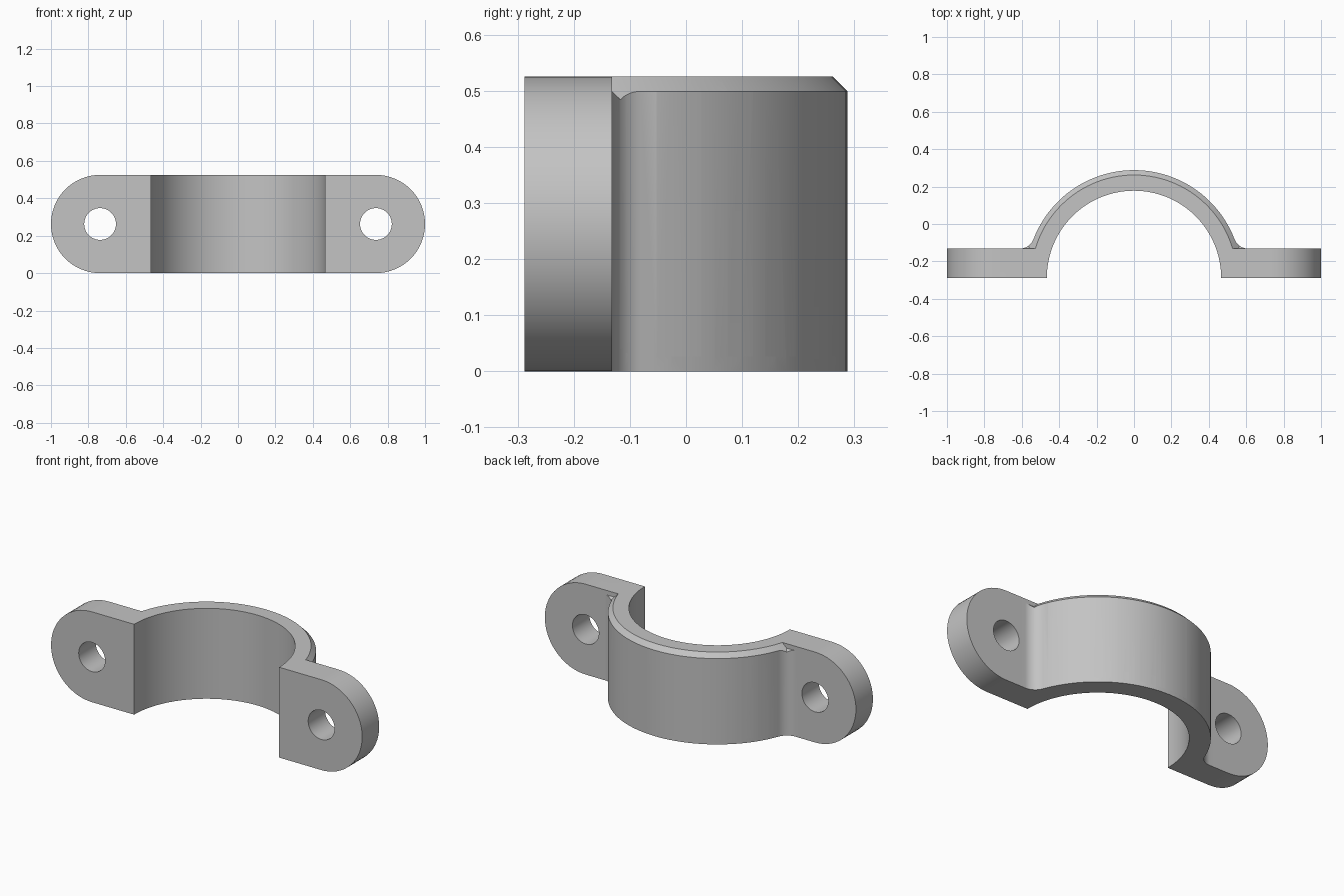
import bpy, bmesh
from math import sin, cos, pi, sqrt, atan2
from mathutils import Vector

cube = bpy.data.objects.get("Cube")
if cube:
    bpy.data.objects.remove(cube, do_unlink=True)

# Main dimensions
H = 0.525                     # height
YC = -0.288                   # front plane, centre of the arch
R_IN, R_OUT = 0.466, 0.576
TAB_Y = -0.132                # back face of the tabs
FILLET, CHAMFER = 0.08, 0.026
END_X, HOLE_R = 0.7375, 0.085

grey = bpy.data.materials.new("grey_metal")
grey.use_nodes = True
grey.diffuse_color = (0.55, 0.55, 0.55, 1)
grey.node_tree.nodes["Principled BSDF"].inputs["Base Color"].default_value = grey.diffuse_color


def arc(cx, cy, r, a, b, n):
    return [(cx + r * cos(a + (b - a) * i / n), cy + r * sin(a + (b - a) * i / n))
            for i in range(n + 1)]


def make_object(name, bm):
    bmesh.ops.recalc_face_normals(bm, faces=bm.faces)
    mesh = bpy.data.meshes.new(name)
    bm.to_mesh(mesh)
    bm.free()
    mesh.materials.append(grey)
    obj = bpy.data.objects.new(name, mesh)
    bpy.context.collection.objects.link(obj)
    return obj


def prism(name, points, offset):
    """Extrude a closed outline of 3D points."""
    bm = bmesh.new()
    face = bm.faces.new([bm.verts.new(p) for p in points])
    new = bmesh.ops.extrude_face_region(bm, geom=[face])["geom"]
    bmesh.ops.translate(bm, vec=offset, verts=[v for v in new if isinstance(v, bmesh.types.BMVert)])
    return make_object(name, bm)


def combine(target, cutter, operation):
    """Apply a boolean and discard the helper."""
    mod = target.modifiers.new("cut", 'BOOLEAN')
    mod.object, mod.operation, mod.solver = cutter, operation, 'EXACT'
    bpy.context.view_layer.objects.active = target
    bpy.ops.object.modifier_apply(modifier=mod.name)
    bpy.data.objects.remove(cutter, do_unlink=True)


# Clamp outline seen from above: arch, fillets and tabs
fy = TAB_Y + FILLET
fx = sqrt((R_OUT + FILLET) ** 2 - (fy - YC) ** 2)
a0 = atan2(fy - YC, fx)
STEPS = 46
right_fillet = arc(fx, fy, FILLET, 1.5 * pi, pi + a0, 12)
left_fillet = [(-x, y) for x, y in reversed(right_fillet)]
outline = ([(1.1, YC), (1.1, TAB_Y)] + right_fillet
           + arc(0, YC, R_OUT, a0, pi - a0, STEPS)[1:-1]
           + left_fillet + [(-1.1, TAB_Y), (-1.1, YC)]
           + arc(0, YC, R_IN, pi, 0, 64))
clamp = prism("pipe_clamp", [(x, y, -0.1) for x, y in outline], (0, 0, H + 0.2))

# Rounded tab ends
stadium = (arc(END_X, H / 2, H / 2, -pi / 2, pi / 2, 32)
           + arc(-END_X, H / 2, H / 2, pi / 2, 1.5 * pi, 32))
combine(clamp, prism("stadium_cutter", [(x, -0.5, z) for x, z in stadium], (0, 1, 0)), 'INTERSECT')

# Screw holes
for side in (-1, 1):
    ring = arc(side * END_X, H / 2, HOLE_R, 0, 2 * pi, 40)[:-1]
    combine(clamp, prism("hole_cutter", [(x, -0.5, z) for x, z in ring], (0, 1, 0)), 'DIFFERENCE')


def chamfer_cutter(flip):
    """Swept triangle, trimmed where it meets the tabs."""
    bm = bmesh.new()
    inner = R_OUT - CHAMFER
    section = [(inner - 0.01, H + 0.01), (inner + 0.11, H - 0.11), (inner + 0.11, H + 0.01)]
    step = (pi - 2 * a0) / STEPS
    rows = []
    for i in range(-8, STEPS + 9):
        a = a0 + i * step
        rows.append([bm.verts.new((r * cos(a), YC + r * sin(a), z)) for r, z in section])
    for p, q in zip(rows, rows[1:]):
        for k in range(3):
            bm.faces.new((p[k], p[k - 1], q[k - 1], q[k]))
    bm.faces.new(rows[0])
    bm.faces.new(rows[-1])
    crease = Vector((0, TAB_Y, H - CHAMFER))
    for normal in ((0, 1, 0), (0, 1, 1)):
        cut = bmesh.ops.bisect_plane(bm, geom=bm.verts[:] + bm.edges[:] + bm.faces[:],
                                     plane_co=crease, plane_no=normal, clear_inner=True)
        edges = [e for e in cut["geom_cut"] if isinstance(e, bmesh.types.BMEdge)]
        bmesh.ops.holes_fill(bm, edges=edges, sides=0)
    if flip:
        for v in bm.verts:
            v.co.z = H - v.co.z
    return make_object("chamfer_cutter", bm)


# Chamfers on the top and bottom outer edges of the arch
for flip in (False, True):
    combine(clamp, chamfer_cutter(flip), 'DIFFERENCE')

# Smooth curved walls with crisp edges
bpy.ops.object.select_all(action='DESELECT')
clamp.select_set(True)
bpy.context.view_layer.objects.active = clamp
bpy.ops.object.shade_smooth_by_angle(angle=0.45)
